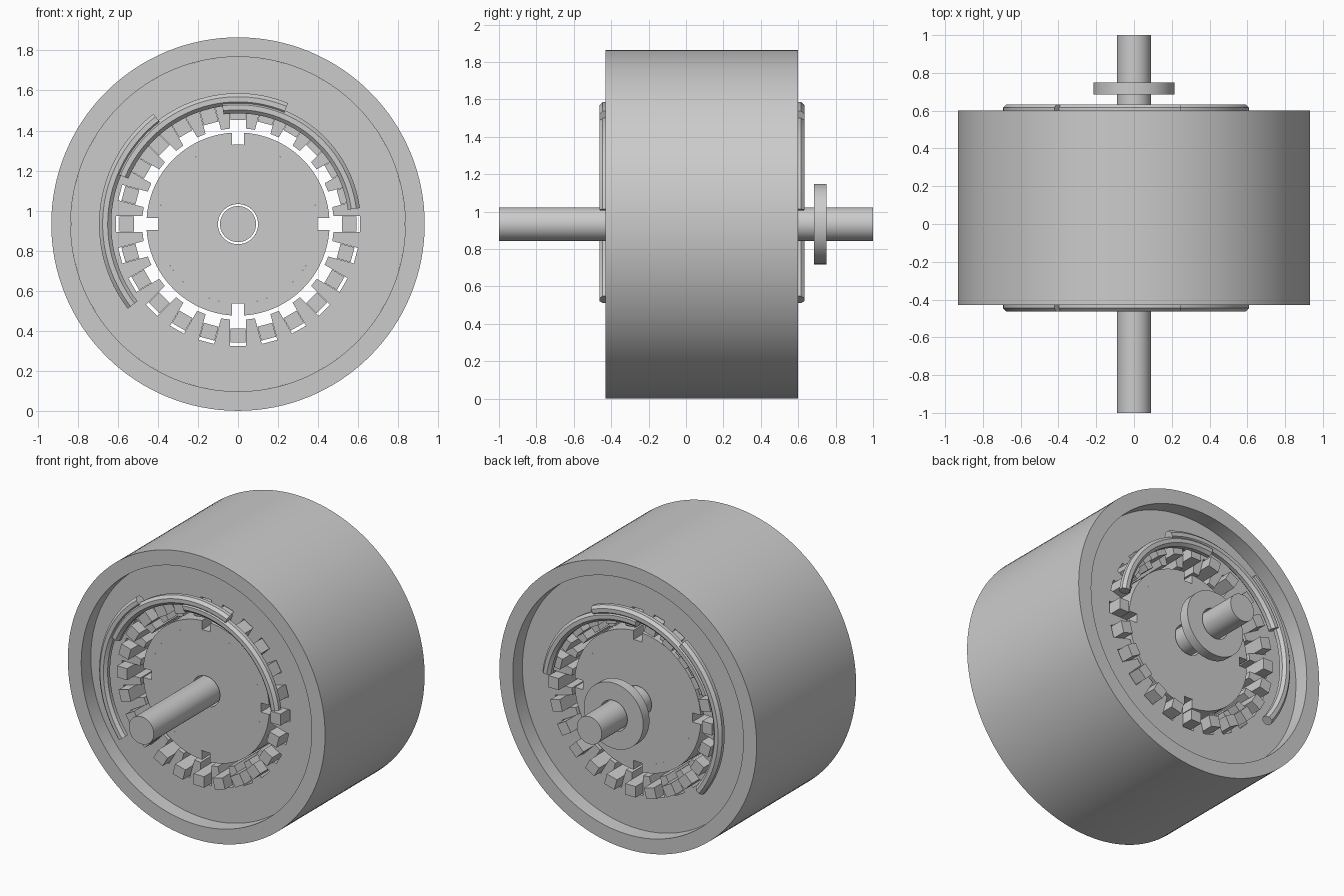
import bpy, bmesh
from math import sin, cos, asin, pi, radians

if "Cube" in bpy.data.objects:
    bpy.data.objects.remove(bpy.data.objects["Cube"])

CZ = 0.933          # height of the motor axis
MID = 0.085         # middle of the housing along y


def finish(name, bm, smooth=True):
    bmesh.ops.recalc_face_normals(bm, faces=bm.faces[:])
    mesh = bpy.data.meshes.new(name)
    bm.to_mesh(mesh)
    bm.free()
    ob = bpy.data.objects.new(name, mesh)
    bpy.context.collection.objects.link(ob)
    if smooth:
        bpy.ops.object.select_all(action='DESELECT')
        ob.select_set(True)
        bpy.context.view_layer.objects.active = ob
        bpy.ops.object.shade_smooth_by_angle(angle=radians(20))
    return ob


def polar(r, a):
    return (r * cos(a), r * sin(a))


def band(name, pairs, y0, y1, closed=True):
    """Solid between inner and outer outlines, extruded along y."""
    bm = bmesh.new()
    rows = []
    for (ix, iz), (ox, oz) in pairs:
        rows.append([bm.verts.new((x, y, z + CZ)) for x, y, z in
                     ((ix, y0, iz), (ox, y0, oz), (ox, y1, oz), (ix, y1, iz))])
    n = len(rows)
    for i in range(n if closed else n - 1):
        a, b = rows[i], rows[(i + 1) % n]
        for k in range(4):
            m = (k + 1) % 4
            bm.faces.new((a[k], a[m], b[m], b[k]))
    if not closed:
        bm.faces.new(rows[0])
        bm.faces.new(rows[-1])
    return finish(name, bm)


def ring(name, r0, r1, y0, y1, n=96):
    return band(name, [(polar(r0, 2 * pi * i / n), polar(r1, 2 * pi * i / n))
                       for i in range(n)], y0, y1)


# outer shell
ring("housing", 0.835, 0.932, -0.43, 0.60, 128)

# stator with 24 open slots
pairs = []
hw, r_tip, r_slot = 0.04, 0.478, 0.61
for i in range(24):
    c = i * radians(15)
    at, ab = asin(hw / r_tip), asin(hw / r_slot)
    step = radians(15)
    for r, a, oa in ((r_slot, -ab, -ab * 0.6), (r_slot, ab, ab * 0.6),
                     (r_tip, at, at), (r_tip, step / 2, step / 2),
                     (r_tip, step - at, step - at)):
        pairs.append((polar(r, c + a), polar(0.835, c + oa)))
band("stator", pairs, -0.33, 0.50)

# slot insulation blocks
bm = bmesh.new()
for i in range(24):
    a = i * radians(15)
    rows = []
    for y in (-0.405, 0.575):
        row = []
        for r, t in ((0.52, -0.038), (0.592, -0.038), (0.592, 0.038), (0.52, 0.038)):
            row.append(bm.verts.new((r * cos(a) - t * sin(a), y,
                                     r * sin(a) + t * cos(a) + CZ)))
        rows.append(row)
    bm.faces.new(rows[0])
    bm.faces.new(rows[1])
    for k in range(4):
        m = (k + 1) % 4
        bm.faces.new((rows[0][k], rows[0][m], rows[1][m], rows[1][k]))
finish("slot_blocks", bm, smooth=False)

# rotor core and four magnets with gaps between them
ring("rotor_core", 0.10, 0.397, -0.33, 0.50)
for q in range(4):
    g0, g1 = asin(0.03 / 0.397), asin(0.03 / 0.457)
    seg = []
    for k in range(25):
        t = k / 24
        seg.append((polar(0.397, q * pi / 2 + g0 + t * (pi / 2 - 2 * g0)),
                    polar(0.457, q * pi / 2 + g1 + t * (pi / 2 - 2 * g1))))
    band(f"magnet_{q + 1}", seg, -0.33, 0.50, closed=False)

# shaft and the collar near its rear end
bpy.ops.mesh.primitive_cylinder_add(vertices=48, radius=0.09, depth=2,
                                    location=(0, 0, CZ), rotation=(pi / 2, 0, 0))
bpy.context.object.name = "shaft"
bpy.ops.object.shade_smooth_by_angle(angle=radians(30))
ring("collar", 0.10, 0.215, 0.685, 0.75, 64)


# winding end turns: octagonal tubes on both ends
def end_turn(name, r, a0, a1, y, tube=0.033, n=32):
    bm = bmesh.new()
    rows = []
    for k in range(n + 1):
        a = radians(a0 + (a1 - a0) * k / n)
        row = []
        for j in range(8):
            p = (j + 0.5) * pi / 4
            x, z = polar(r + tube * cos(p), a)
            row.append(bm.verts.new((x, y + tube * sin(p), z + CZ)))
        rows.append(row)
    for a, b in zip(rows, rows[1:]):
        for j in range(8):
            m = (j + 1) % 8
            bm.faces.new((a[j], a[m], b[m], b[j]))
    bm.faces.new(rows[0])
    bm.faces.new(rows[-1])
    finish(name, bm)


for end, side in (("front", -1), ("rear", 1)):
    for phase, (r, a0) in enumerate(((0.663, 127.5), (0.623, 67.5), (0.583, 7.5))):
        end_turn(f"winding_{end}_{phase + 1}", r, a0, a0 + 90, MID + side * 0.518)
